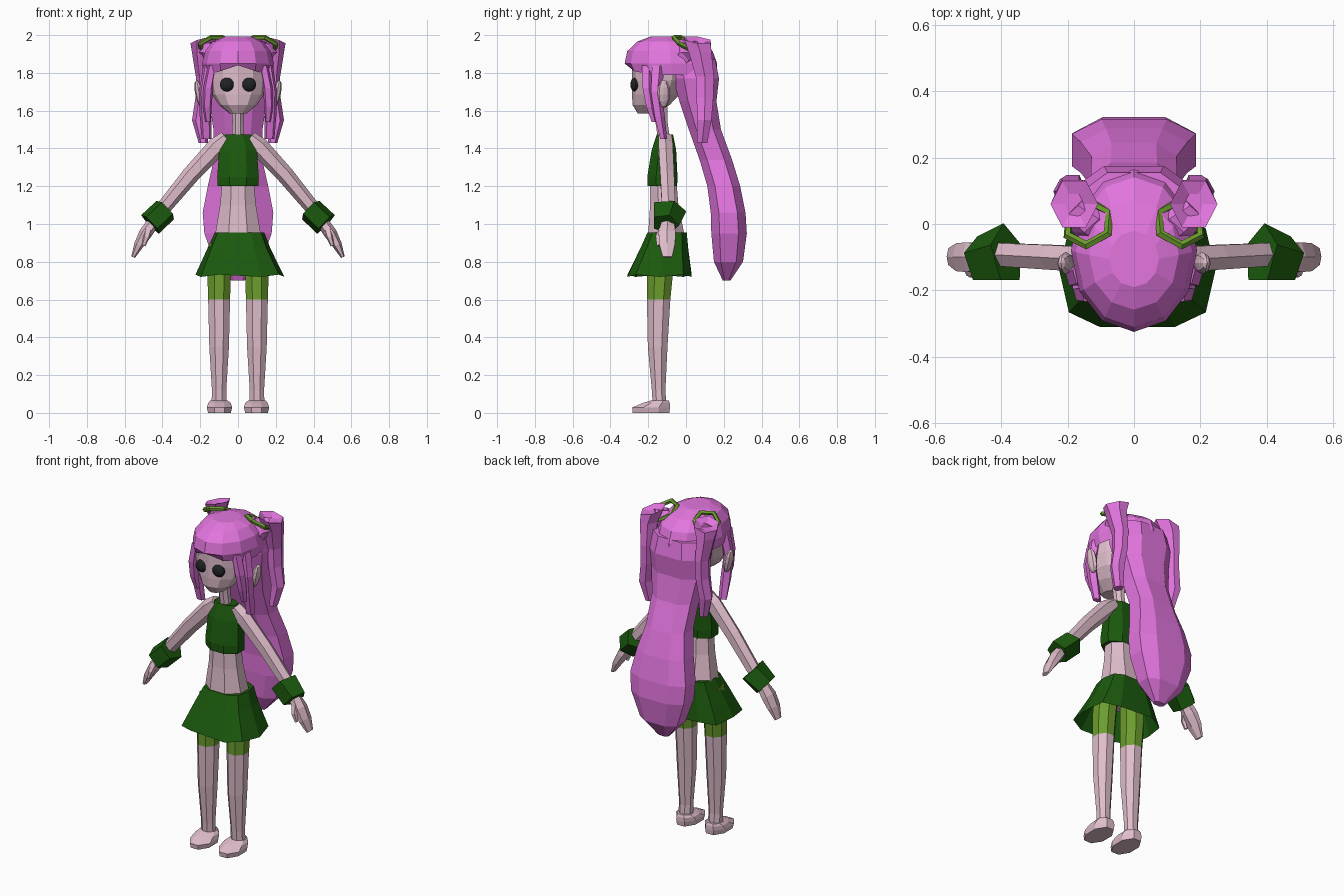
import bpy, bmesh, math
from mathutils import Vector, Matrix

if "Cube" in bpy.data.objects:
    bpy.data.objects.remove(bpy.data.objects["Cube"])


def material(name, rgb):
    m = bpy.data.materials.new(name)
    m.diffuse_color = (*rgb, 1)
    m.use_nodes = True
    m.node_tree.nodes["Principled BSDF"].inputs["Base Color"].default_value = m.diffuse_color
    return m


PINK = material("pink_hair", (0.77, 0.18, 0.74))
SKIN = material("pale_skin", (0.74, 0.51, 0.60))
DARK = material("dark_green", (0.011, 0.10, 0.004))
LIME = material("light_green", (0.15, 0.335, 0.027))
BLACK = material("eye_black", (0.015, 0.016, 0.018))


def finish(bm, name, mat, mirror):
    bmesh.ops.recalc_face_normals(bm, faces=bm.faces)
    me = bpy.data.meshes.new(name)
    bm.to_mesh(me)
    bm.free()
    me.materials.append(mat)
    ob = bpy.data.objects.new(name, me)
    bpy.context.collection.objects.link(ob)
    if mirror:
        ob.modifiers.new("Mirror", 'MIRROR').use_mirror_merge = False
    return ob


def loft(name, rings, mat, n=8, square=1.0, half=True, mirror=False,
         caps=(True, True), along=False, tweak=None):
    """Skin elliptical rings (x, y, z, rx, ry); along=True tilts them to the path."""
    bm = bmesh.new()
    off = math.pi / n if half else 0
    norm = math.cos(off) ** square
    rows = []
    for i, (x, y, z, rx, ry) in enumerate(rings):
        u, v = Vector((1, 0, 0)), Vector((0, 1, 0))
        if along:
            a, b = rings[max(i - 1, 0)], rings[min(i + 1, len(rings) - 1)]
            t = (Vector(b[:3]) - Vector(a[:3])).normalized()
            u = v.cross(t).normalized()
            v = t.cross(u)
        row = []
        for k in range(n):
            ang = -math.pi / 2 + off + k * math.tau / n
            c, s = math.cos(ang), math.sin(ang)
            c = math.copysign(abs(c) ** square, c) / norm
            s = math.copysign(abs(s) ** square, s) / norm
            co = Vector((x, y, z)) + u * c * rx + v * s * ry
            if tweak:
                co = tweak(i, k, co)
            row.append(bm.verts.new(co))
        rows.append(row)
    for r0, r1 in zip(rows, rows[1:]):
        for k in range(n):
            j = (k + 1) % n
            bm.faces.new((r0[k], r0[j], r1[j], r1[k]))
    if caps[0]:
        bm.faces.new(rows[0])
    if caps[1]:
        bm.faces.new(rows[-1])
    return finish(bm, name, mat, mirror)


def ball(name, loc, size, mat, seg=10, rings=6, tilt=0):
    bm = bmesh.new()
    m = (Matrix.Translation(loc) @ Matrix.Rotation(tilt, 4, 'Y')
         @ Matrix.Diagonal((*size, 1)))
    bmesh.ops.create_uvsphere(bm, u_segments=seg, v_segments=rings, radius=1, matrix=m)
    return finish(bm, name, mat, True)


# Legs with stockings coloured above a height
legs = loft("legs", [(.1, -.14, .04, .04, .036), (.1, -.145, .12, .038, .036),
                     (.1, -.15, .35, .052, .052), (.1, -.145, .6, .058, .062),
                     (.1, -.138, .73, .062, .068), (.09, -.125, .9, .062, .068)],
            SKIN, mirror=True)
legs.data.materials.append(LIME)
for f in legs.data.polygons:
    if f.center.z > 0.6:
        f.material_index = 1

# Feet
loft("feet", [(.098, -.185, 0, .06, .097), (.098, -.185, .028, .067, .1),
              (.098, -.158, .052, .06, .072), (.1, -.138, .066, .046, .046)],
     SKIN, mirror=True)

# Torso, neck and clothing
loft("waist", [(0, -.11, .85, .12, .09), (0, -.105, .95, .12, .095),
               (0, -.115, 1.1, .095, .075), (0, -.12, 1.22, .085, .07)], SKIN)
loft("cropped_top", [(0, -.125, 1.2, .108, .078), (0, -.125, 1.25, .11, .08),
                     (0, -.117, 1.39, .1, .065), (0, -.112, 1.475, .068, .043)], DARK)
loft("neck", [(0, -.115, 1.44, .034, .032), (0, -.13, 1.54, .03, .032),
              (0, -.14, 1.68, .035, .04)], SKIN)


def hem_wave(i, k, co):
    if i == 0:
        co.z += 0.012 * (k % 2)
        co.x += 0.01
    return co


loft("skirt", [(0, -.14, .72, .228, .17), (.005, -.115, .87, .162, .127),
               (.008, -.1, .955, .127, .104)],
     DARK, n=10, square=.62, caps=(False, True), tweak=hem_wave)

# Arms, cuffs, hands and thumbs
loft("arms", [(.06, -.11, 1.455, .035, .035), (.11, -.108, 1.41, .045, .038),
              (.25, -.1, 1.26, .04, .037), (.44, -.09, 1.03, .032, .034)],
     SKIN, n=6, along=True, mirror=True)
loft("cuffs", [(.382, -.092, 1.077, .057, .077), (.463, -.11, 1.0, .058, .06)],
     DARK, n=5, along=True, mirror=True)
loft("hands", [(.44, -.095, 1.02, .028, .03), (.49, -.1, .95, .03, .045),
               (.525, -.1, .89, .022, .042), (.555, -.098, .825, .009, .025)],
     SKIN, n=6, along=True, mirror=True)
loft("thumbs", [(.475, -.125, .97, .018, .018), (.485, -.148, .93, .015, .013),
                (.5, -.147, .885, .008, .008)], SKIN, n=5, along=True, mirror=True)

# Head, eyes and ears
loft("head", [(0, -.205, 1.585, .045, .05), (0, -.185, 1.63, .1, .098),
              (0, -.16, 1.685, .137, .126), (0, -.145, 1.76, .158, .14),
              (0, -.145, 1.84, .16, .14), (0, -.14, 1.91, .11, .1)],
     SKIN, n=12, half=False)
ball("eyes", (.057, -.268, 1.738), (.039, .027, .037), BLACK, 12, 8)
ball("ears", (.205, -.118, 1.69), (.022, .034, .075), SKIN, 8, 6, tilt=.2)


# Hair cap with a notch in the middle of the fringe
def fringe(i, k, co):
    if i == 0:
        co.z += 0.05 if k == 0 else 0.02 if k in (1, 11) else 0
    return co


loft("hair_cap", [(0, -.072, 1.79, .182, .235), (0, -.08, 1.85, .19, .245),
                  (0, -.085, 1.915, .175, .226), (0, -.093, 1.965, .135, .165),
                  (0, -.105, 1.992, .075, .085)],
     PINK, n=12, half=False, caps=(False, True), tweak=fringe)

# Long hair falling down the back
loft("back_hair", [(0, .045, 1.87, .15, .11), (0, .053, 1.77, .17, .122),
                   (0, .063, 1.65, .152, .098), (0, .1, 1.5, .13, .085),
                   (0, .158, 1.34, .128, .086), (0, .2, 1.2, .16, .087),
                   (0, .223, 1.06, .187, .092), (0, .228, .95, .178, .094),
                   (0, .225, .8, .125, .077), (0, .215, .7, .035, .02)],
     PINK, square=.72)


# Side tails with dished, sloping tops
def slope(i, k, co):
    if i == 1:
        co.z -= .25 * (co.x - .18) + .12 * (co.y - .06)
    return co


loft("side_tails", [(.18, .06, 1.955, .025, .03), (.18, .06, 1.975, .062, .07),
                    (.192, .075, 1.91, .045, .06), (.184, .1, 1.78, .034, .048),
                    (.186, .1, 1.67, .034, .045), (.203, .098, 1.55, .035, .037),
                    (.183, .085, 1.43, .022, .028)],
     PINK, n=6, mirror=True, tweak=slope)
loft("tail_stubs", [(.115, -.01, 1.88, .06, .06), (.14, .015, 1.915, .052, .052),
                    (.18, .055, 1.925, .04, .04)], PINK, n=6, along=True, mirror=True)

# Six-sided hair bands around the stubs
bm = bmesh.new()
rot = Vector((.25, .45, .85)).to_track_quat('Z', 'Y').to_matrix()
rows = []
for k in range(6):
    a = k * math.tau / 6
    row = []
    for j in range(5):
        b = j * math.tau / 5
        r = .072 + .014 * math.cos(b)
        p = Vector((r * math.cos(a), r * math.sin(a), .013 * math.sin(b)))
        row.append(bm.verts.new(rot @ p + Vector((.137, 0, 1.955))))
    rows.append(row)
for k in range(6):
    for j in range(5):
        q, s = rows[k], rows[(k + 1) % 6]
        bm.faces.new((q[j], s[j], s[(j + 1) % 5], q[(j + 1) % 5]))
finish(bm, "hair_bands", LIME, True)

# Loose strands framing the face
loft("front_strands", [(.135, -.205, 1.84, .02, .028), (.158, -.205, 1.72, .022, .025),
                       (.163, -.19, 1.62, .02, .02), (.158, -.168, 1.54, .012, .014)],
     PINK, n=5, mirror=True)
loft("temple_strands", [(.155, -.15, 1.84, .025, .03), (.178, -.16, 1.7, .024, .026),
                        (.172, -.142, 1.57, .026, .024), (.167, -.12, 1.45, .022, .016)],
     PINK, n=5, mirror=True)
